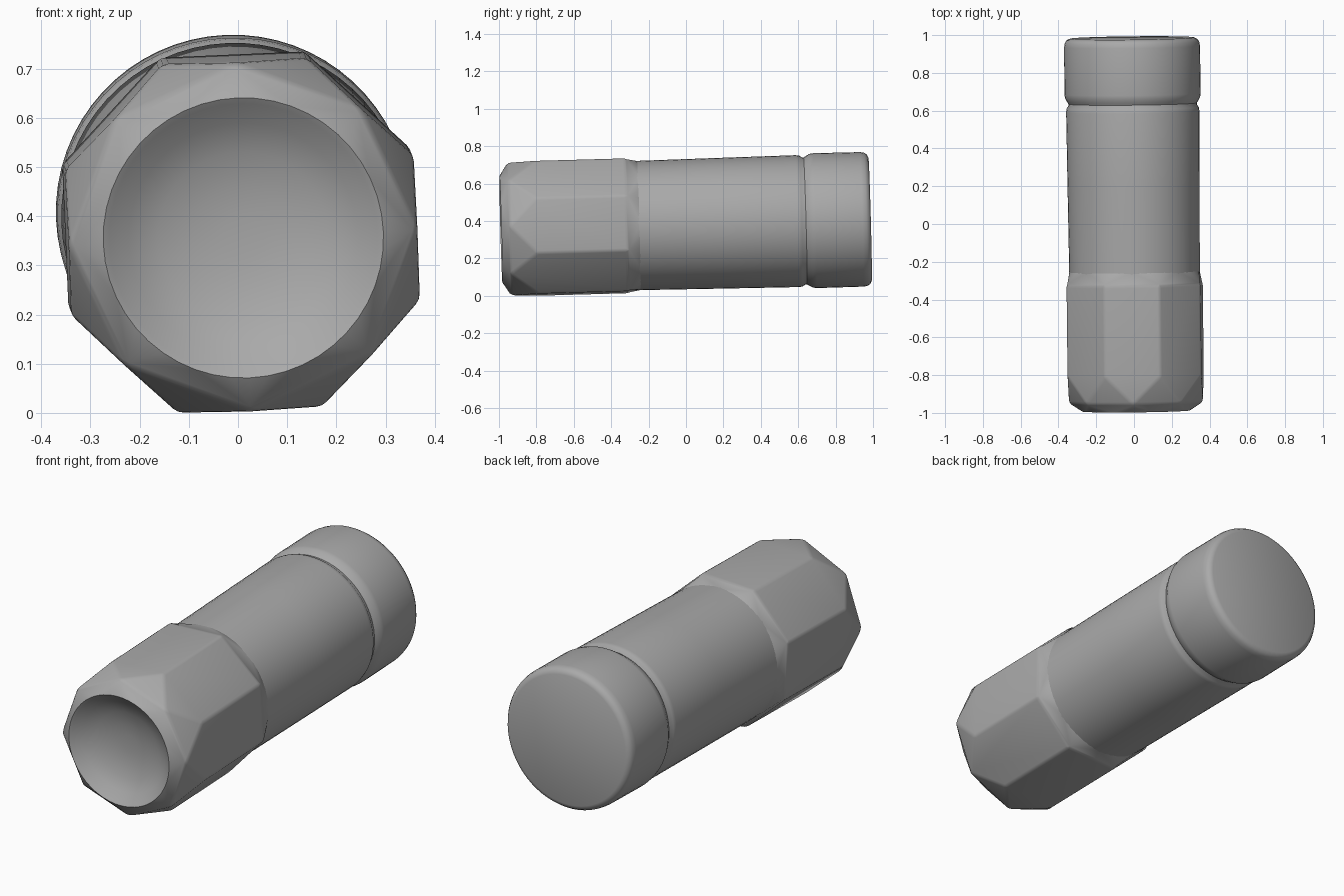
import bpy, bmesh, math
from mathutils import Vector

if "Cube" in bpy.data.objects:
    bpy.data.objects.remove(bpy.data.objects["Cube"], do_unlink=True)

# One plain grey material
grey = bpy.data.materials.new("satin grey")
grey.use_nodes = True
COLOUR = (0.40, 0.40, 0.40, 1)
grey.diffuse_color = COLOUR
grey.node_tree.nodes["Principled BSDF"].inputs["Base Color"].default_value = COLOUR

ROLL = math.radians(2.5)


def ring(radius, y, count, turn=0.0):
    """Points of a regular ring around the y axis."""
    steps = [ROLL + turn + math.tau * i / count for i in range(count)]
    return [Vector((radius * math.cos(a), y, radius * math.sin(a))) for a in steps]


def finish(bm, name, angle):
    """Turn a bmesh into a shaded object lying along the slightly tilted axis."""
    bmesh.ops.recalc_face_normals(bm, faces=bm.faces)
    mesh = bpy.data.meshes.new(name)
    bm.to_mesh(mesh)
    bm.free()
    mesh.materials.append(grey)
    obj = bpy.data.objects.new(name, mesh)
    bpy.context.collection.objects.link(obj)
    obj.location = (0, 0, 0.383)
    obj.rotation_euler = (0.0275, 0, 0.011)
    bpy.ops.object.select_all(action='DESELECT')
    obj.select_set(True)
    bpy.context.view_layer.objects.active = obj
    bpy.ops.object.shade_smooth_by_angle(angle=math.radians(angle))
    return obj


def lathe(name, profile, count=64):
    """Solid of revolution from (y, radius) pairs, capped at both ends."""
    bm = bmesh.new()
    rings = [[bm.verts.new(p) for p in ring(r, y, count)] for y, r in profile]
    for a, b in zip(rings, rings[1:]):
        for i in range(count):
            j = (i + 1) % count
            bm.faces.new((a[i], a[j], b[j], b[i]))
    bm.faces.new(rings[0])
    bm.faces.new(rings[-1])
    return finish(bm, name, 35)


# Octagonal head: corners cut back to points at the middle of each flat
FLAT = 0.355
CORNER = FLAT / math.cos(math.pi / 8)
bm = bmesh.new()
points = (ring(CORNER, -0.80, 8, math.pi / 8) + ring(CORNER, -0.32, 8, math.pi / 8)
          + ring(FLAT, -0.945, 8) + ring(0.345, -0.25, 48)
          + ring(0.285, -0.99, 48))
for p in points:
    bm.verts.new(p)
bmesh.ops.convex_hull(bm, input=bm.verts)
bmesh.ops.dissolve_limit(bm, angle_limit=math.radians(0.5), verts=bm.verts, edges=bm.edges)

# Soften the long edges and the corner cuts
long_edges = [e for e in bm.edges
              if all(math.hypot(v.co.x, v.co.z) > 0.35 for v in e.verts)]
bmesh.ops.bevel(bm, geom=long_edges, offset=0.012, segments=2, profile=0.5,
                affect='EDGES', clamp_overlap=True)

# Round dish sunk into the front face
bm.normal_update()
cap = min(bm.faces, key=lambda f: f.calc_center_median().y)
for width, depth in ((0.012, 0.008), (0.04, 0.033), (0.06, 0.028), (0.07, 0.017), (0.06, 0.006)):
    bmesh.ops.inset_individual(bm, faces=[cap], thickness=width, depth=-depth)
finish(bm, "octagonal_head", 40)

# Round shank with the groove at its rear end
lathe("round_shank", [(-0.30, 0.345), (-0.25, 0.346), (0.20, 0.350), (0.595, 0.353),
                      (0.615, 0.350), (0.63, 0.340), (0.68, 0.340)])

# Rear collar with rounded rims
lathe("rear_collar", [(0.635, 0.338), (0.65, 0.347), (0.67, 0.358), (0.69, 0.361),
                      (0.94, 0.360), (0.962, 0.356), (0.977, 0.346), (0.985, 0.328)])
